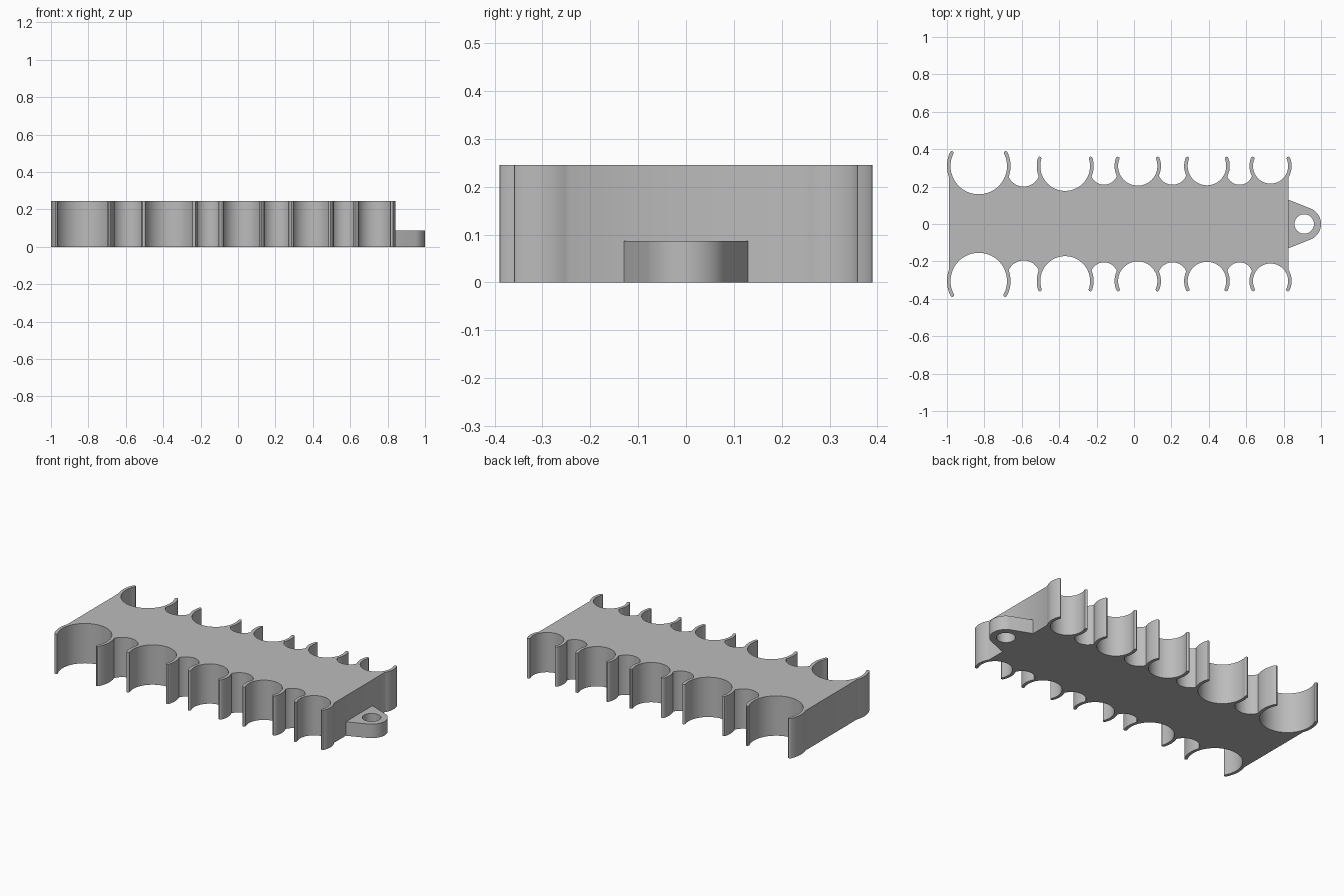
import bpy, bmesh
from math import pi, cos, sin, atan2, asin, sqrt, hypot, radians

if "Cube" in bpy.data.objects:
    bpy.data.objects.remove(bpy.data.objects["Cube"])

grey = bpy.data.materials.new("plain grey")
grey.use_nodes = True
colour = (0.5, 0.5, 0.5, 1)
grey.diffuse_color = colour
grey.node_tree.nodes["Principled BSDF"].inputs["Base Color"].default_value = colour

WALL = 0.019
LEFT, RIGHT = -0.99, 0.825
# Clips: centre x, inner radius, tip height
CLIPS = [(-0.83, 0.151, 0.39), (-0.368, 0.133, 0.36), (0.02, 0.105, 0.36),
         (0.39, 0.103, 0.36), (0.73, 0.094, 0.36)]
# Depth of the scallop after each clip
SCALLOPS = [0.2, 0.21, 0.21, 0.21]


def arc(cx, cy, r, a, b, n):
    return [(cx + r * cos(a + (b - a) * i / n), cy + r * sin(a + (b - a) * i / n))
            for i in range(n + 1)]


def low_crossing(x0, y0, r0, x1, y1, r1):
    """Lower crossing point of two circles."""
    d = hypot(x1 - x0, y1 - y0)
    a = (d * d + r0 * r0 - r1 * r1) / (2 * d)
    h = sqrt(max(0, r0 * r0 - a * a))
    ux, uy = (x1 - x0) / d, (y1 - y0) / d
    return min(((x0 + a * ux - s * h * uy, y0 + a * uy + s * h * ux) for s in (-1, 1)),
               key=lambda p: p[1])


def angle(p, cx, cy):
    return atan2(p[1] - cy, p[0] - cx)


def side_outline(cy):
    """Row of clips and scallops along one long side, left to right."""
    # Scallop circles sit in the gaps between neighbouring clips
    gaps = []
    for (xa, ra, _), (xb, rb, _), low in zip(CLIPS, CLIPS[1:], SCALLOPS):
        a, b = xa + ra + WALL, xb - rb - WALL
        r = (b - a) / 2 + 0.018
        gaps.append(((a + b) / 2, low + cy - 0.31 + r, r))
    pts = []
    for i, (cx, r, tip) in enumerate(CLIPS):
        out, mid = r + WALL, r + WALL / 2
        t = asin((tip - WALL / 2 - cy) / mid)
        if i == 0:
            start = (LEFT, cy - sqrt(out ** 2 - (LEFT - cx) ** 2))
        else:
            start = low_crossing(cx, cy, out, *gaps[i - 1])
        if i == len(CLIPS) - 1:
            end = (RIGHT, cy - sqrt(out ** 2 - (RIGHT - cx) ** 2))
        else:
            end = low_crossing(cx, cy, out, *gaps[i])
        # Outer wall, rounded tip, bore, rounded tip, outer wall
        for phi, sweep in ((pi - t, 0), (t, pi)):
            cap = arc(cx + mid * cos(phi), cy + mid * sin(phi), WALL / 2,
                      phi + sweep, phi + sweep - pi, 6)
            if sweep == 0:
                pts += arc(cx, cy, out, angle(start, cx, cy) % (2 * pi), phi, 10)[:-1] + cap
                pts += arc(cx, cy, r, phi, 2 * pi + t, 48)[1:-1]
            else:
                pts += cap + arc(cx, cy, out, phi, angle(end, cx, cy), 10)[1:]
        # Scallop to the next clip
        if i < len(gaps):
            gx, gy, gr = gaps[i]
            nx, nr, _ = CLIPS[i + 1]
            stop = low_crossing(nx, cy, nr + WALL, gx, gy, gr)
            pts += arc(gx, gy, gr, angle(end, gx, gy) % (2 * pi),
                       angle(stop, gx, gy) % (2 * pi), 16)[1:-1]
    return pts


def plate(name, loops, height):
    """Extrude closed outlines (later loops are holes) up from z = 0."""
    curve = bpy.data.curves.new(name, "CURVE")
    curve.dimensions, curve.fill_mode = "2D", "BOTH"
    curve.extrude = height / 2
    for loop in loops:
        spline = curve.splines.new("POLY")
        spline.points.add(len(loop) - 1)
        for point, (x, y) in zip(spline.points, loop):
            point.co = (x, y, 0, 1)
        spline.use_cyclic_u = True
    temp = bpy.data.objects.new(name + " outline", curve)
    bpy.context.collection.objects.link(temp)
    bpy.context.view_layer.update()
    mesh = bpy.data.meshes.new_from_object(
        temp.evaluated_get(bpy.context.evaluated_depsgraph_get()))
    bpy.data.objects.remove(temp)
    bm = bmesh.new()
    bm.from_mesh(mesh)
    bmesh.ops.remove_doubles(bm, verts=bm.verts, dist=0.0001)
    bmesh.ops.translate(bm, verts=bm.verts, vec=(0, 0, height / 2))
    bmesh.ops.recalc_face_normals(bm, faces=bm.faces)
    bm.to_mesh(mesh)
    bm.free()
    mesh.materials.clear()
    mesh.materials.append(grey)
    obj = bpy.data.objects.new(name, mesh)
    bpy.context.collection.objects.link(obj)
    bpy.ops.object.select_all(action="DESELECT")
    obj.select_set(True)
    bpy.context.view_layer.objects.active = obj
    bpy.ops.object.shade_smooth_by_angle(angle=radians(30))
    return obj


# Holder body with clips on both long sides
back = side_outline(0.31)
front = [(x, -y) for x, y in reversed(side_outline(0.305))]
plate("clip_holder_body", [back + front], 0.245)

# Hanging tab with a round hole
lean = radians(63)
tab = [(RIGHT - 0.005, -0.132)] + arc(0.91, 0, 0.09, -lean, lean, 24) + [(RIGHT - 0.005, 0.132)]
plate("hanging_tab", [tab, arc(0.91, 0, 0.052, 0, 2 * pi, 40)[:-1]], 0.086)
